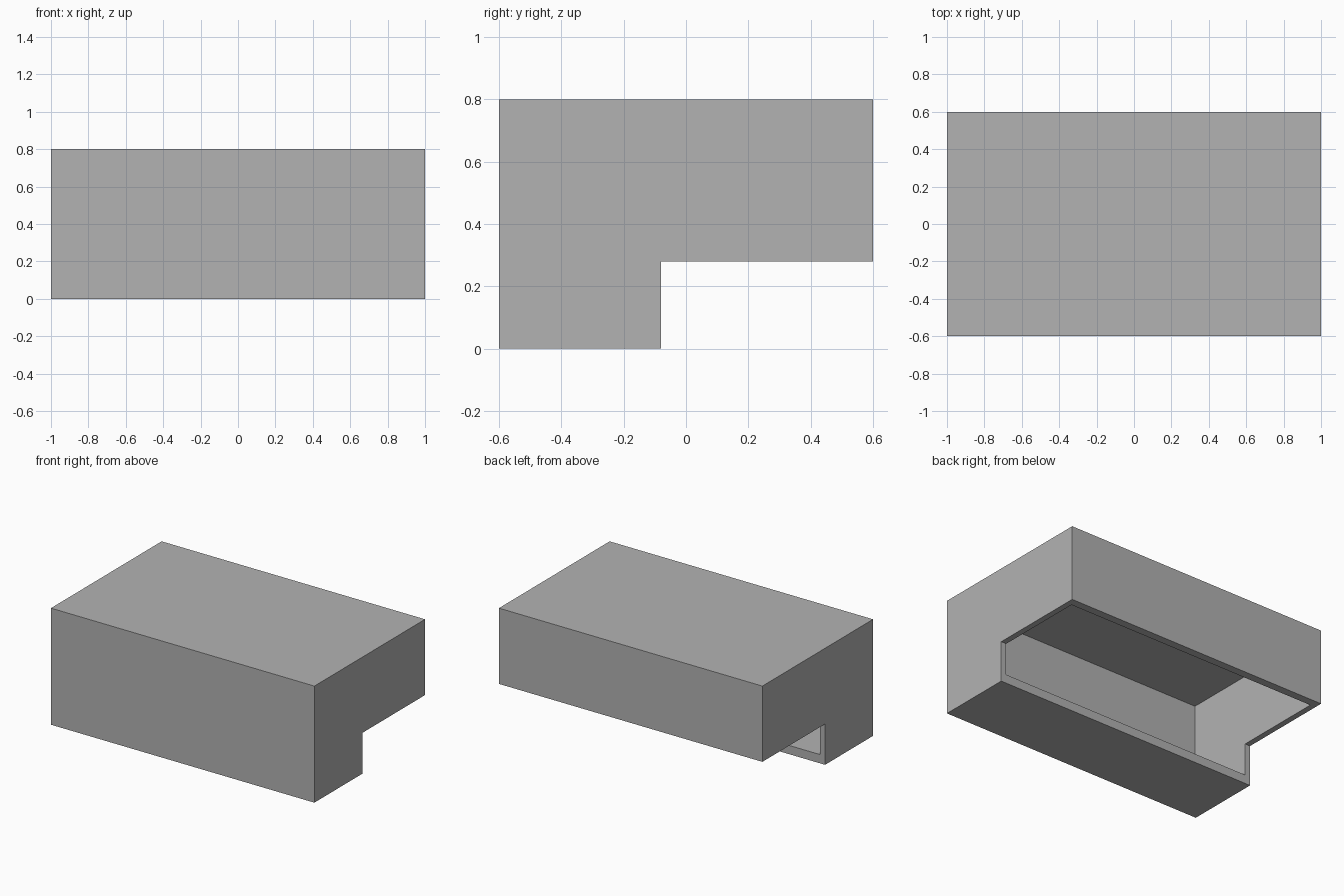
import bpy
import bmesh

old = bpy.data.objects.get("Cube")
if old:
    bpy.data.objects.remove(old, do_unlink=True)

grey = bpy.data.materials.new("plain grey")
grey.use_nodes = True
colour = (0.448, 0.448, 0.448, 1)
grey.diffuse_color = colour
grey.node_tree.nodes["Principled BSDF"].inputs["Base Color"].default_value = colour


def extrude_profile(name, profile, half_width):
    """Extrude a (y, z) outline across the full width in x."""
    bm = bmesh.new()
    face = bm.faces.new([bm.verts.new((-half_width, y, z)) for y, z in profile])
    result = bmesh.ops.extrude_face_region(bm, geom=[face])
    verts = [v for v in result["geom"] if isinstance(v, bmesh.types.BMVert)]
    bmesh.ops.translate(bm, verts=verts, vec=(2 * half_width, 0, 0))
    bmesh.ops.recalc_face_normals(bm, faces=bm.faces)
    mesh = bpy.data.meshes.new(name)
    bm.to_mesh(mesh)
    bm.free()
    mesh.materials.append(grey)
    obj = bpy.data.objects.new(name, mesh)
    bpy.context.collection.objects.link(obj)
    return obj


# Stepped outer housing
housing = extrude_profile("housing", [
    (-0.6, 0), (-0.08, 0), (-0.08, 0.28), (0.6, 0.28), (0.6, 0.8), (-0.6, 0.8)], 1.0)

# Hollow that opens into the rear notch, leaving thin walls and wider lips
hollow = extrude_profile("hollow_cutter", [
    (-0.56, 0.06), (0.545, 0.06), (0.545, 0.76), (-0.56, 0.76)], 0.96)
hollow.hide_render = True

cut = housing.modifiers.new("hollow", 'BOOLEAN')
cut.operation = 'DIFFERENCE'
cut.solver = 'EXACT'
cut.object = hollow

# Apply the cut and discard the cutter
bpy.context.view_layer.objects.active = housing
bpy.ops.object.modifier_apply(modifier=cut.name)
bpy.data.objects.remove(hollow, do_unlink=True)
